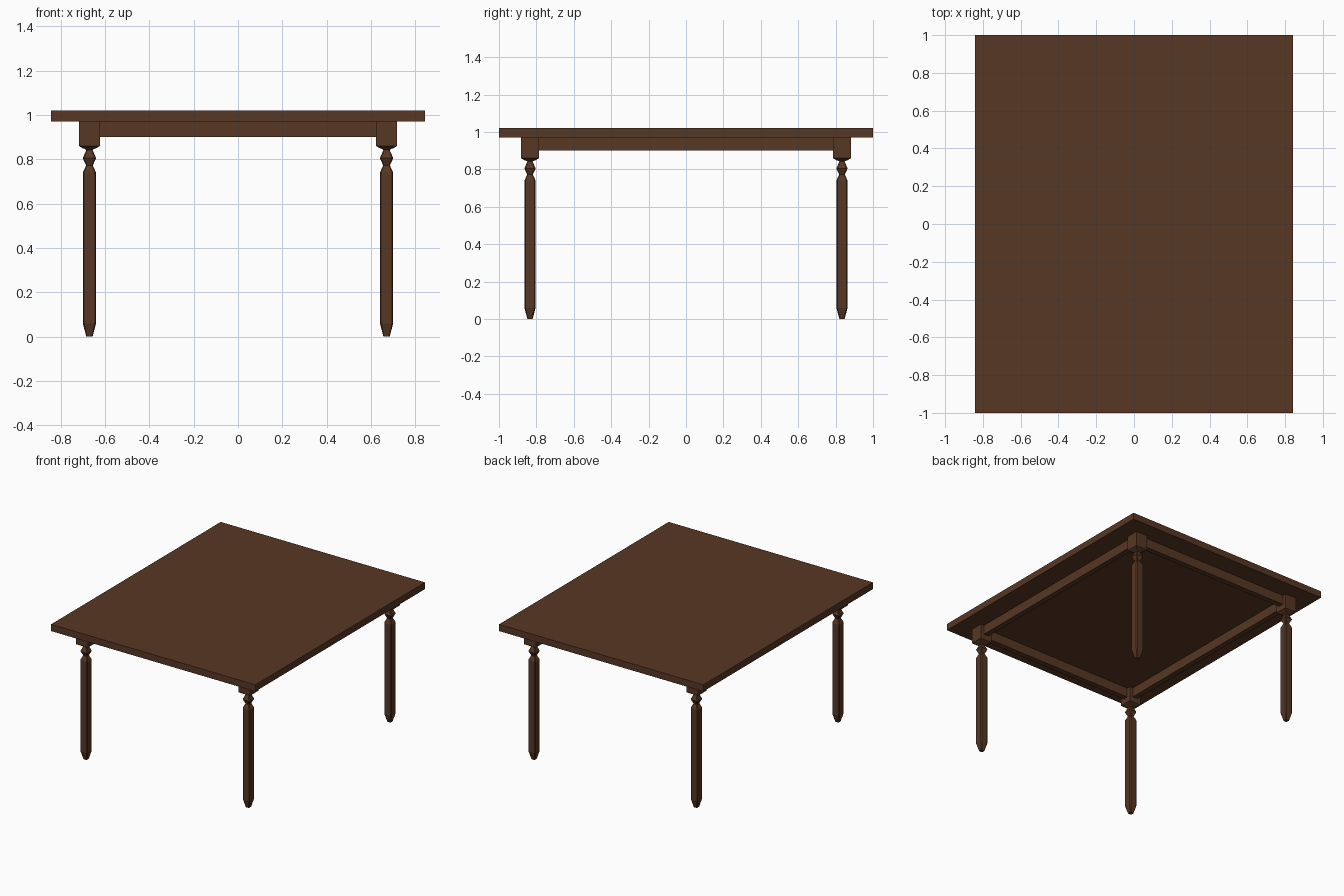
import bpy, bmesh

if "Cube" in bpy.data.objects:
    bpy.data.objects.remove(bpy.data.objects["Cube"])

wood = bpy.data.materials.new("dark brown wood")
wood.diffuse_color = (0.095, 0.038, 0.017, 1)
wood.use_nodes = True
wood.node_tree.nodes["Principled BSDF"].inputs["Base Color"].default_value = wood.diffuse_color

LX, LY = 0.67, 0.834      # leg centres


def finish(name, bm):
    bmesh.ops.recalc_face_normals(bm, faces=bm.faces)
    me = bpy.data.meshes.new(name)
    bm.to_mesh(me)
    bm.free()
    me.materials.append(wood)
    ob = bpy.data.objects.new(name, me)
    bpy.context.collection.objects.link(ob)
    return ob


def box(name, lo, hi):
    bm = bmesh.new()
    bmesh.ops.create_cube(bm, size=1)
    for v in bm.verts:
        v.co = [(a + b) / 2 + c * (b - a) for a, b, c in zip(lo, hi, v.co)]
    return finish(name, bm)


def turned(name, x, y, profile, chamfer):
    """Stack of chamfered-square rings given as (z, half width)."""
    bm = bmesh.new()
    rings = []
    for z, h in profile:
        k = h * (1 - chamfer)
        pts = [(h, -k), (h, k), (k, h), (-k, h), (-h, k), (-h, -k), (-k, -h), (k, -h)]
        rings.append([bm.verts.new((x + a, y + b, z)) for a, b in pts])
    for r, s in zip(rings, rings[1:]):
        for i in range(8):
            j = (i + 1) % 8
            bm.faces.new((r[i], r[j], s[j], s[i]))
    bm.faces.new(rings[0])
    bm.faces.new(rings[-1])
    return finish(name, bm)


# Table top
box("table_top", (-0.843, -1, 0.97), (0.843, 1, 1.02))

# Foot, shaft, neck and bead of each leg
leg = [(0, 0.014), (0.06, 0.03), (0.74, 0.03), (0.772, 0.015),
       (0.805, 0.03), (0.842, 0.014), (0.858, 0.04)]
for sx, side in ((-1, "left"), (1, "right")):
    for sy, end in ((-1, "front"), (1, "back")):
        x, y = sx * LX, sy * LY
        turned(f"{end}_{side}_leg", x, y, leg, 0.2)
        # Corner block with a bevelled underside
        bm = bmesh.new()
        rings = [[bm.verts.new((x + a * h, y + b * h, z))
                  for a, b in ((-1, -1), (1, -1), (1, 1), (-1, 1))]
                 for z, h in ((0.848, 0.028), (0.86, 0.048), (0.97, 0.048))]
        for r, s in zip(rings, rings[1:]):
            for i in range(4):
                j = (i + 1) % 4
                bm.faces.new((r[i], r[j], s[j], s[i]))
        bm.faces.new(rings[0])
        bm.faces.new(rings[-1])
        finish(f"{end}_{side}_corner_block", bm)

# Apron rails between the blocks
T = 0.02
for s, side, end in ((-1, "left", "front"), (1, "right", "back")):
    box(f"{end}_rail", (-LX + 0.04, s * LY - T, 0.90), (LX - 0.04, s * LY + T, 0.97))
    box(f"{side}_rail", (s * LX - T, -LY + 0.04, 0.90), (s * LX + T, LY - 0.04, 0.97))
